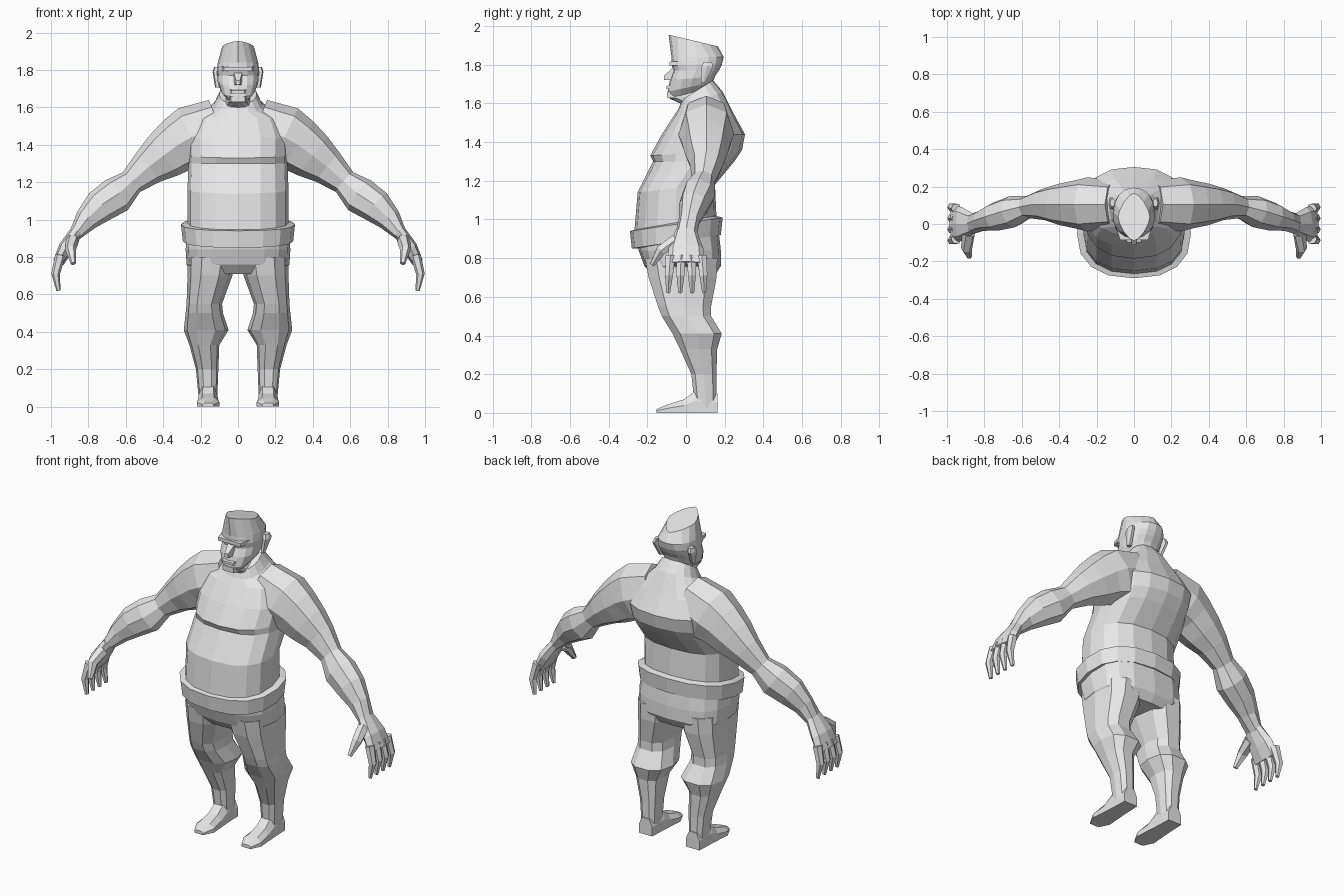
import bpy, bmesh
from math import cos, sin, tau
from mathutils import Vector

cube = bpy.data.objects.get("Cube")
if cube:
    bpy.data.objects.remove(cube)

clay = bpy.data.materials.new("light_grey_clay")
clay.use_nodes = True
clay.diffuse_color = (.8, .8, .8, 1)
clay.node_tree.nodes["Principled BSDF"].inputs["Base Color"].default_value = clay.diffuse_color


def loft(name, rings, closed_loop=False):
    """Skin a list of equal-length point rings into a flat-shaded mesh."""
    bm = bmesh.new()
    rows = [[bm.verts.new(point) for point in ring] for ring in rings]
    pairs = list(zip(rows, rows[1:]))
    if closed_loop:
        pairs.append((rows[-1], rows[0]))
    else:
        bm.faces.new(rows[0])
        bm.faces.new(rows[-1])
    for lower, upper in pairs:
        for i in range(len(lower)):
            bm.faces.new((lower[i - 1], lower[i], upper[i], upper[i - 1]))
    bmesh.ops.recalc_face_normals(bm, faces=bm.faces)
    mesh = bpy.data.meshes.new(name)
    bm.to_mesh(mesh)
    bm.free()
    mesh.materials.append(clay)
    bpy.context.collection.objects.link(bpy.data.objects.new(name, mesh))


def outline(sides, squareness):
    """Unit superellipse as (u, v) pairs."""
    def bulge(value):
        size = abs(value) ** (2 / squareness)
        return size if value > 0 else -size
    return [(bulge(cos(tau * i / sides)), bulge(sin(tau * i / sides))) for i in range(sides)]


def ring(z, front, back, half, tilt=0, squareness=2.4, sides=16, centre=0):
    """Level section from front y to back y; tilt raises its back edge above z."""
    middle, depth = (front + back) / 2, (back - front) / 2
    return [(centre + half * u, middle + depth * v, z + tilt * (v + 1) / 2)
            for u, v in outline(sides, squareness)]


def tube(name, path, sizes, sides=6):
    """Limb along a path; each size is (thickness, depth along y)."""
    path = [Vector(point) for point in path]
    rings = []
    for i, (point, (thick, deep)) in enumerate(zip(path, sizes)):
        along = path[min(i + 1, len(path) - 1)] - path[max(i - 1, 0)]
        across = along.cross(Vector((0, 1, 0))).normalized()
        side = across.cross(along).normalized()
        rings.append([point + across * thick * u + side * deep * v
                      for u, v in outline(sides, 2.2)])
    loft(name, rings)


def block(name, back, front):
    """Tapered block between two rectangles given as (y, half width, low z, high z)."""
    loft(name, [[(-half, y, low), (half, y, low), (half, y, high), (-half, y, high)]
                for y, half, low, high in (back, front)])


# Torso with round belly, chest fold and humped upper back
loft("torso", [
    ring(.9, -.27, .16, .27, tilt=.06),
    ring(1.14, -.25, .15, .27, tilt=.04),
    ring(1.3, -.17, .25, .265),
    ring(1.33, -.185, .29, .265, tilt=.03),
    ring(1.44, -.125, .305, .27),
    ring(1.54, -.06, .25, .23),
    ring(1.57, -.04, .19, .13, tilt=.09),
    ring(1.62, -.02, .14, .1, tilt=.1)])

# Tilted belt: inner and outer edges at the bottom, then at the top
loft("belt", [ring(z, -.25 - grow, .15 + grow, .265 + grow, tilt=.07)
              for z, grow in ((.85, 0), (.85, .03), (.94, .04), (.95, 0))], closed_loop=True)
loft("trousers_seat", [
    ring(.93, -.26, .165, .27, tilt=.05, squareness=2.8),
    ring(.84, -.245, .18, .28, squareness=2.8),
    ring(.76, -.215, .18, .275, squareness=2.8),
    ring(.71, -.17, .15, .24, squareness=2.8)])

# Head, tapering to a swept ridge on top
loft("head", [
    ring(1.6, -.03, .14, .08, tilt=.06),
    ring(1.625, -.085, .135, .06, tilt=.06),
    ring(1.66, -.095, .14, .09, tilt=.05),
    ring(1.72, -.083, .15, .108, tilt=.02),
    ring(1.77, -.065, .17, .11),
    ring(1.8, -.075, .185, .113),
    ring(1.84, -.075, .195, .108, squareness=2.2),
    ring(1.955, -.09, .165, .085, tilt=-.06, squareness=1.5)])

# Face details
block("brow", (0, .1, 1.795, 1.82), (-.085, .075, 1.795, 1.815))
block("nose", (-.05, .026, 1.72, 1.8), (-.113, .011, 1.722, 1.745))
block("moustache", (-.06, .05, 1.675, 1.7), (-.1, .036, 1.675, 1.69))
block("chin", (-.03, .055, 1.625, 1.665), (-.098, .038, 1.63, 1.66))

# Arm as x, z and thickness, from inside the chest to the wrist
ARM = ((.1, 1.5, .15), (.25, 1.44, .17), (.32, 1.4, .15), (.4, 1.34, .13),
       (.48, 1.28, .1), (.57, 1.2, .07), (.65, 1.13, .1), (.74, 1.07, .09),
       (.81, 1, .065), (.87, .92, .035))


def arm_y(x):
    """The arm sweeps forward from the elbow to the wrist."""
    return min(.105, (.87 - x) * .3)


for sign, name in ((1, "left"), (-1, "right")):
    tube(name + "_arm", [(sign * x, arm_y(x), z) for x, z, thick in ARM],
         [(thick, max(.055, thick * .85)) for x, z, thick in ARM], sides=8)
    tube(name + "_palm", [(sign * .86, 0, .94), (sign * .92, 0, .85), (sign * .96, 0, .77)],
         [(.035, .055), (.04, .09), (.03, .1)], sides=8)

    # Four fingers spread along y, and a thumb reaching forward
    for k in range(4):
        y = .054 * k - .08
        tube(f"{name}_finger_{k + 1}",
             [(sign * .95, y, .81), (sign * .975, y * 1.1, .71), (sign * .96, y * 1.15, .62)],
             [(.028, .028), (.023, .023), (.011, .011)])
    tube(name + "_thumb",
         [(sign * .885, -.05, .89), (sign * .895, -.13, .84), (sign * .88, -.175, .765)],
         [(.035, .035), (.03, .03), (.014, .014)])

    def leg_ring(z, front, back, half, inset):
        return ring(z, front, back, half, squareness=2.6, sides=10, centre=sign * inset)

    # Trouser leg with a flared cuff, then the shin
    loft(name + "_leg", [
        leg_ring(.8, -.22, .17, .13, .14),
        leg_ring(.7, -.2, .165, .12, .15),
        leg_ring(.55, -.15, .135, .095, .18),
        leg_ring(.5, -.13, .135, .1, .18),
        leg_ring(.41, -.075, .19, .12, .17),
        leg_ring(.33, -.035, .165, .08, .18),
        leg_ring(.2, .025, .16, .06, .165),
        leg_ring(.02, .045, .16, .048, .16)])

    # Foot: domed sections from heel to toe
    dome = ((-1, 0), (-1, .55), (-.55, 1), (.55, 1), (1, .55), (1, 0))
    loft(name + "_foot", [[(sign * .16 + half * u, y, high * v) for u, v in dome]
                          for y, half, high in ((.163, .045, .1), (.05, .05, .115),
                                                (-.01, .054, .07), (-.09, .06, .045),
                                                (-.152, .03, .02))])

    # Ear leaning back towards its top
    loft(name + "_ear", [ring(z, front, back, .014, sides=6, centre=sign * out)
                         for z, front, back, out in ((1.705, .075, .1, .108),
                                                     (1.79, .075, .145, .122),
                                                     (1.815, .09, .135, .114))])
